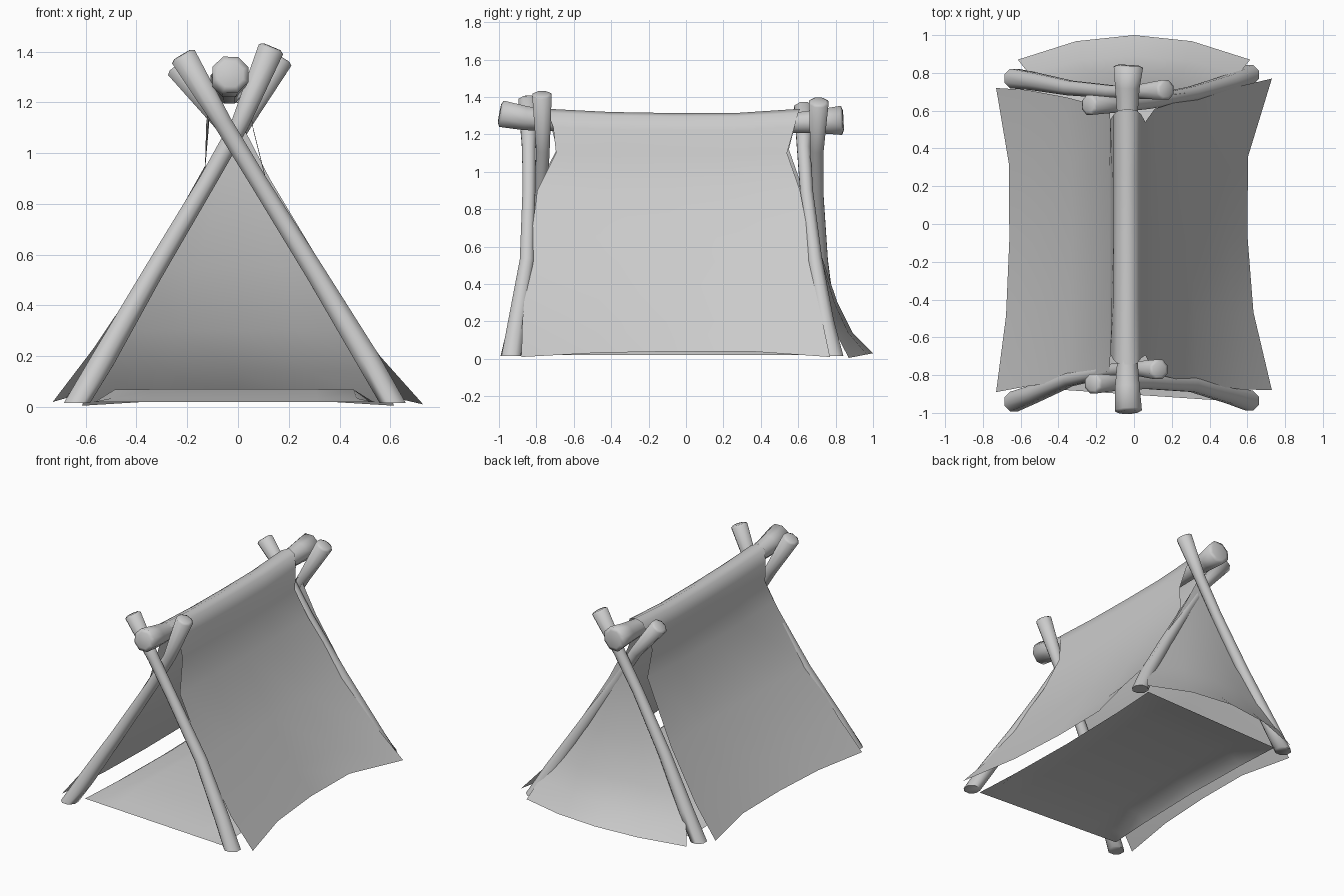
import bpy, bmesh, math
from mathutils import Vector


def finish(bm, name, angle):
    bmesh.ops.recalc_face_normals(bm, faces=bm.faces)
    me = bpy.data.meshes.new(name)
    bm.to_mesh(me)
    bm.free()
    ob = bpy.data.objects.new(name, me)
    bpy.context.collection.objects.link(ob)
    bpy.ops.object.select_all(action='DESELECT')
    ob.select_set(True)
    bpy.context.view_layer.objects.active = ob
    bpy.ops.object.shade_smooth_by_angle(angle=math.radians(angle))
    return ob


def pole(name, pts, radii, flat_foot=True, sides=8):
    """Tapered round pole through the points with softened ends, optionally cut level at its foot."""
    pts = [Vector(p) for p in pts]
    bm = bmesh.new()
    rings = []

    def ring(p, d, r):
        side = Vector((0, 1, 0)) if abs(d.y) < 0.7 else Vector((1, 0, 0))
        u = (side - d * side.dot(d)).normalized()
        w = d.cross(u)
        angles = [2 * math.pi * (k + 0.5) / sides for k in range(sides)]
        rings.append([bm.verts.new(p + u * r * math.cos(a) + w * r * math.sin(a)) for a in angles])

    last = len(pts) - 1
    for i, (p, r) in enumerate(zip(pts, radii)):
        d = (pts[min(i + 1, last)] - pts[max(i - 1, 0)]).normalized()
        if i == 0 and flat_foot:
            d = Vector((0, 0, 1))
        if i == 0 and not flat_foot:
            ring(p - d * 0.012, d, r * 0.7)
        ring(p, d, r)
        if i == last:
            ring(p + d * 0.01, d, r * 0.7)
    for a, b in zip(rings, rings[1:]):
        for k in range(sides):
            n = (k + 1) % sides
            bm.faces.new((a[k], a[n], b[n], b[k]))
    bm.faces.new(rings[0][::-1])
    bm.faces.new(rings[-1])
    return finish(bm, name, 75)


def sheet(name, grid):
    """Cloth surface from a grid of points."""
    bm = bmesh.new()
    rows = [[bm.verts.new(p) for p in row] for row in grid]
    for a, b in zip(rows, rows[1:]):
        for k in range(len(a) - 1):
            bm.faces.new((a[k], a[k + 1], b[k + 1], b[k]))
    return finish(bm, name, 75)


# Ridge pole with flared ends
pole("ridge_pole",
     [(-0.03, -0.985, 1.31), (-0.035, -0.86, 1.287), (-0.035, -0.7, 1.27), (-0.035, -0.1, 1.245),
      (-0.035, 0.55, 1.26), (-0.035, 0.72, 1.27), (-0.03, 0.83, 1.275)],
     [0.077, 0.07, 0.056, 0.054, 0.056, 0.07, 0.084], flat_foot=False)

# Crossed legs at each end
leg_r = [0.056, 0.05, 0.042, 0.037, 0.039, 0.056]
pole("front_leg_left", [(-0.635, -0.94, 0.015), (-0.53, -0.90, 0.19), (-0.34, -0.82, 0.52),
     (-0.12, -0.775, 0.89), (0.01, -0.765, 1.12), (0.13, -0.77, 1.41)], leg_r)
pole("front_leg_right", [(0.61, -0.935, 0.015), (0.51, -0.905, 0.19), (0.31, -0.85, 0.52),
     (0.08, -0.84, 0.89), (-0.06, -0.84, 1.12), (-0.215, -0.845, 1.38)], leg_r)
pole("back_leg_left", [(-0.635, 0.77, 0.015), (-0.53, 0.755, 0.19), (-0.34, 0.72, 0.52),
     (-0.12, 0.70, 0.89), (0.02, 0.70, 1.12), (0.165, 0.71, 1.37)], leg_r)
pole("back_leg_right", [(0.61, 0.79, 0.015), (0.51, 0.745, 0.19), (0.31, 0.69, 0.52),
     (0.08, 0.645, 0.89), (-0.06, 0.63, 1.12), (-0.235, 0.63, 1.34)], leg_r)

# Roof cloth draped over the ridge: end x, middle x, end z, middle z, front y, back y
profile = [
    (-0.73, -0.66, 0.02, 0.04, -0.89, 0.72),
    (-0.57, -0.53, 0.23, 0.23, -0.86, 0.71),
    (-0.355, -0.33, 0.55, 0.55, -0.83, 0.67),
    (-0.13, -0.13, 0.95, 0.93, -0.78, 0.61),
    (-0.125, -0.115, 1.12, 1.10, -0.69, 0.55),
    (-0.108, -0.108, 1.24, 1.22, -0.72, 0.58),
    (-0.085, -0.085, 1.315, 1.295, -0.74, 0.60),
    (-0.035, -0.035, 1.337, 1.314, -0.745, 0.61),
    (0.015, 0.015, 1.315, 1.295, -0.74, 0.60),
    (0.038, 0.038, 1.24, 1.22, -0.71, 0.58),
    (0.06, 0.06, 1.10, 1.09, -0.695, 0.54),
    (0.11, 0.11, 0.90, 0.89, -0.795, 0.61),
    (0.335, 0.31, 0.52, 0.52, -0.845, 0.68),
    (0.56, 0.50, 0.20, 0.20, -0.875, 0.73),
    (0.73, 0.60, 0.01, 0.04, -0.88, 0.77),
]
sag = [0, 0.75, 1, 0.97, 0]
grid = []
for xe, xm, ze, zm, y0, y1 in profile:
    row = []
    for j, w in enumerate(sag):
        row.append((xe + (xm - xe) * w, y0 + (y1 - y0) * j / 4, ze + (zm - ze) * w))
    grid.append(row)
sheet("roof_cloth", grid)

# Back cloth: z, centre y, edge y, half width
grid = []
for z, yc, ye, hw in [(1.12, 0.67, 0.67, 0.012), (0.9, 0.675, 0.675, 0.125), (0.55, 0.725, 0.70, 0.335),
                      (0.3, 0.81, 0.745, 0.48), (0.14, 0.89, 0.80, 0.56), (0.03, 1.0, 0.87, 0.615)]:
    row = []
    for j in range(5):
        s = j / 2 - 1
        row.append((hw * s, yc + (ye - yc) * s * s, z - 0.025 * s * s * (z < 0.1)))
    grid.append(row)
sheet("back_cloth", grid)

# Ground cloth, raised inside a sloping rim and slightly pinched at the sides
steps = [0, 0.06, 0.2, 0.5, 0.8, 0.94, 1]
grid = []
for t in steps:
    row = []
    pinch = 0.03 * (1 - (2 * t - 1) ** 2)
    for s in steps:
        front, back = -0.865 - 0.075 * s, 0.76 + 0.03 * s
        lift = min(1, 16 * min(s, 1 - s)) * min(1, 5 * min(t, 1 - t))
        row.append((-0.57 + pinch + (1.11 - 2 * pinch) * s, front + (back - front) * t, 0.02 + 0.05 * lift))
    grid.append(row)
sheet("ground_cloth", grid)
